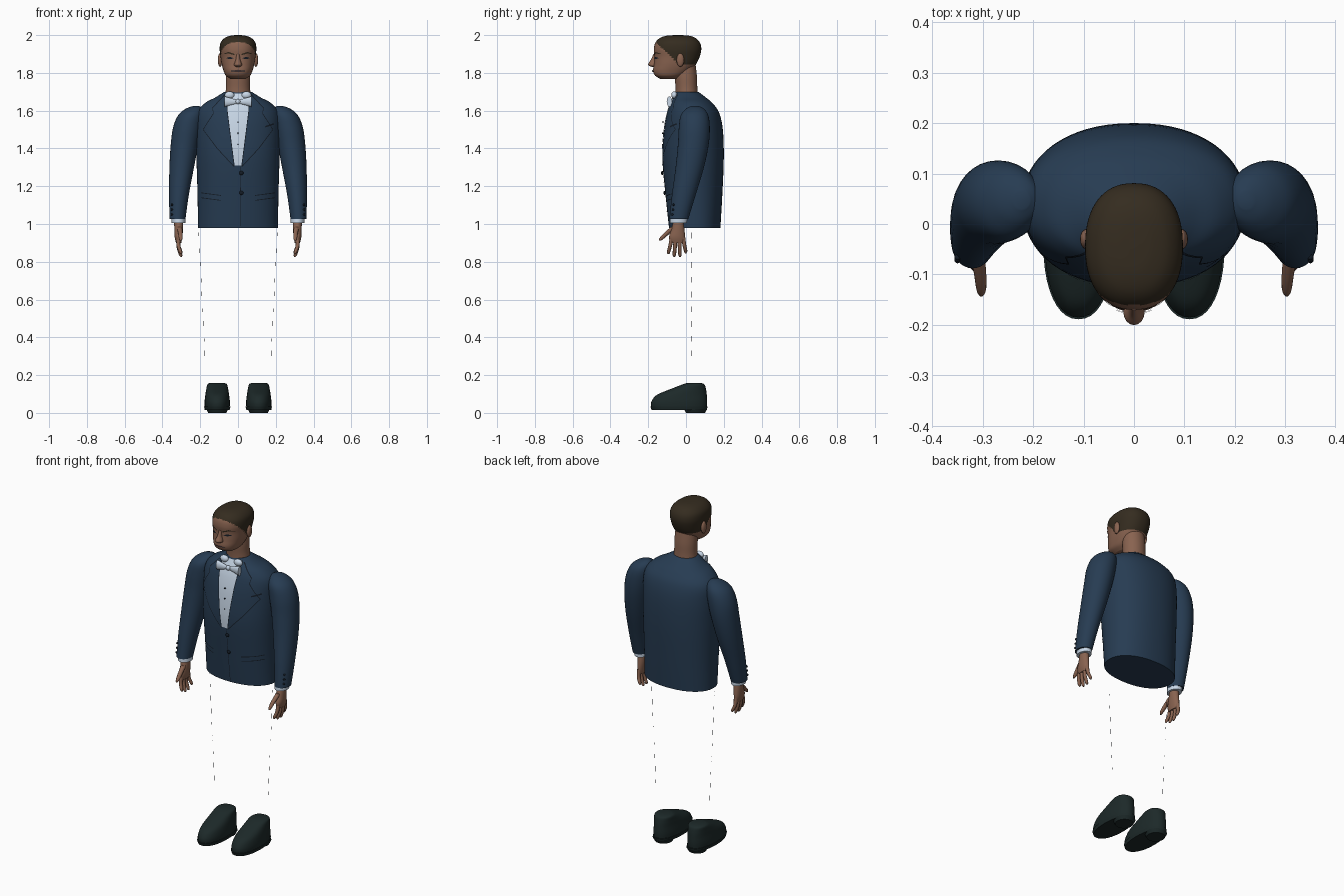
import bpy, bmesh, math
from mathutils import Vector, Matrix
from mathutils.bvhtree import BVHTree

cube = bpy.data.objects.get("Cube")
if cube:
    bpy.data.objects.remove(cube, do_unlink=True)


def material(name, r, g, b):
    m = bpy.data.materials.new(name)
    m.use_nodes = True
    m.diffuse_color = (r, g, b, 1)
    bsdf = m.node_tree.nodes["Principled BSDF"]
    bsdf.inputs["Base Color"].default_value = (r, g, b, 1)
    bsdf.inputs["Roughness"].default_value = 0.8
    return m


NAVY = material("navy cloth", 0.02, 0.045, 0.085)
DARK = material("dark seam", 0.007, 0.012, 0.02)
WHITE = material("pale shirt", 0.58, 0.68, 0.8)
SKIN = material("brown skin", 0.25, 0.125, 0.08)
LIP = material("lip", 0.13, 0.055, 0.04)
HAIR = material("dark brown hair", 0.035, 0.025, 0.014)
SHOE = material("black green leather", 0.012, 0.022, 0.022)
made = []


def finish(name, bm, *mats):
    bmesh.ops.recalc_face_normals(bm, faces=bm.faces)
    mesh = bpy.data.meshes.new(name)
    bm.to_mesh(mesh)
    bm.free()
    ob = bpy.data.objects.new(name, mesh)
    for m in mats:
        mesh.materials.append(m)
    bpy.context.collection.objects.link(ob)
    made.append(ob)
    return ob


def spline(rows, steps):
    """Smooth curve through rows of numbers."""
    out = []
    for i in range(len(rows) - 1):
        a, b, c, d = (rows[max(0, min(len(rows) - 1, i + k))] for k in (-1, 0, 1, 2))
        for s in range(steps):
            t = s / steps
            out.append([0.5 * (2 * q + (r - p) * t + (2 * p - 5 * q + 4 * r - w) * t * t
                               + (3 * q - p - 3 * r + w) * t ** 3)
                        for p, q, r, w in zip(a, b, c, d)])
    return out + [list(rows[-1])]


def loft(name, rows, mat, side=1, sides=32, steps=5, power=2.0, extra=()):
    """Rows are height, centre x, half width, front y, back y."""
    bm = bmesh.new()
    rings = []
    for z, x, rx, y0, y1 in spline(rows, steps):
        ring = []
        for k in range(sides):
            a = math.tau * k / sides
            c, s = math.cos(a), math.sin(a)
            px = math.copysign(abs(c) ** (2 / power), c) * rx
            py = math.copysign(abs(s) ** (2 / power), s) * (y1 - y0) / 2
            ring.append(bm.verts.new((side * x + px, (y0 + y1) / 2 + py, z)))
        rings.append(ring)
    for lo, hi in zip(rings, rings[1:]):
        for k in range(sides):
            j = (k + 1) % sides
            bm.faces.new((lo[k], lo[j], hi[j], hi[k]))
    bm.faces.new(rings[0])
    bm.faces.new(rings[-1])
    return finish(name, bm, mat, *extra)


def ball(name, centre, radii, mat):
    bm = bmesh.new()
    m = Matrix.Translation(centre) @ Matrix.Diagonal((*radii, 1))
    bmesh.ops.create_uvsphere(bm, u_segments=16, v_segments=10, radius=1, matrix=m)
    return finish(name, bm, mat)


def surface(ob):
    bm = bmesh.new()
    bm.from_mesh(ob.data)
    tree = BVHTree.FromBMesh(bm)
    bm.free()
    return tree


def plate(name, tree, rows, mat, lift=0.003, cols=4, steps=6):
    """Thin sheet laid on a front surface; rows are x, z, x, z of both edges."""
    bm = bmesh.new()
    grid = []
    fine = [Vector(a).lerp(Vector(b), s / steps)
            for a, b in zip(rows, rows[1:]) for s in range(steps)] + [Vector(rows[-1])]
    y = -0.05
    for x0, z0, x1, z1 in fine:
        line = []
        for c in range(cols + 1):
            t = c / cols
            x, z = x0 + (x1 - x0) * t, z0 + (z1 - z0) * t
            hit = tree.ray_cast(Vector((x, -1, z)), Vector((0, 1, 0)))[0]
            y = hit.y if hit else y
            line.append(bm.verts.new((x, y - lift, z)))
        grid.append(line)
    for a, b in zip(grid, grid[1:]):
        for c in range(cols):
            bm.faces.new((a[c], a[c + 1], b[c + 1], b[c]))
    ob = finish(name, bm, mat)
    # Sheets face forward
    if sum(p.normal.y * p.area for p in ob.data.polygons) > 0:
        ob.data.flip_normals()
    return ob


def seam(name, tree, points, width=0.004, mat=DARK):
    rows = []
    for i, p in enumerate(points):
        a, b = Vector(points[max(0, i - 1)]), Vector(points[min(len(points) - 1, i + 1)])
        d = (b - a).normalized() * width / 2
        rows.append((p[0] - d.y, p[1] + d.x, p[0] + d.y, p[1] - d.x))
    return plate(name, tree, rows, mat, cols=1)


# Jacket body
jacket = loft("jacket_body", [
    (0.98, 0, 0.212, -0.09, 0.182), (1.15, 0, 0.214, -0.108, 0.192),
    (1.35, 0, 0.22, -0.125, 0.2), (1.5, 0, 0.222, -0.115, 0.195),
    (1.59, 0, 0.215, -0.098, 0.175), (1.64, 0, 0.175, -0.082, 0.14),
    (1.67, 0, 0.12, -0.068, 0.105), (1.7, 0, 0.072, -0.052, 0.065)],
    NAVY, sides=64, power=2.2)
front = surface(jacket)

# Shirt front, studs and front closing
plate("shirt_front", front, [(-0.058, 1.69, 0.058, 1.69), (-0.055, 1.6, 0.055, 1.6),
      (-0.04, 1.48, 0.04, 1.48), (-0.018, 1.31, 0.018, 1.31)], WHITE, cols=8)
seam("front_closing", front, [(0.012, 1.305), (0.015, 0.99)], 0.003)
for i, z in enumerate((1.27, 1.165)):
    ball(f"jacket_button_{i + 1}", (0.018, -0.126 + 0.013 * i, z), (0.011, 0.006, 0.011), DARK)
for i in range(3):
    ball(f"shirt_stud_{i + 1}", (0, -0.122, 1.42 + 0.06 * i), (0.004, 0.006, 0.004), DARK)
seam("breast_pocket", front, [(0.145, 1.515), (0.19, 1.53)], 0.008)

# Head with hair above a sloping hairline
head = loft("head", [
    (1.768, 0, 0.04, -0.135, -0.04), (1.785, 0, 0.064, -0.163, -0.01),
    (1.81, 0, 0.076, -0.174, 0.025), (1.845, 0, 0.086, -0.17, 0.053),
    (1.885, 0, 0.092, -0.167, 0.072), (1.925, 0, 0.097, -0.17, 0.081),
    (1.96, 0, 0.092, -0.162, 0.074), (1.985, 0, 0.07, -0.138, 0.05),
    (1.997, 0, 0.038, -0.1, 0.015), (2.0, 0, 0.008, -0.05, -0.035)],
    SKIN, sides=64, steps=8, power=2.3, extra=(HAIR,))
for p in head.data.polygons:
    if p.center.z > max(1.845, 1.962 - (p.center.y + 0.16) * 0.95):
        p.material_index = 1
face = surface(head)
loft("neck", [(1.66, 0, 0.07, -0.055, 0.065), (1.72, 0, 0.064, -0.055, 0.06),
              (1.78, 0, 0.064, -0.06, 0.058), (1.85, 0, 0.06, -0.06, 0.05)], SKIN)
loft("nose", [(1.9, 0, 0.008, -0.172, -0.15), (1.87, 0, 0.012, -0.186, -0.15),
              (1.848, 0, 0.02, -0.2, -0.15), (1.838, 0, 0.02, -0.196, -0.15),
              (1.832, 0, 0.01, -0.18, -0.155)], SKIN, sides=16)
plate("mouth", face, [(-0.036, 1.81, -0.036, 1.808), (0, 1.817, 0, 1.804),
                      (0.036, 1.81, 0.036, 1.808)], LIP)
seam("mouth_line", face, [(-0.036, 1.81), (0.036, 1.81)], 0.003).location.y = -0.002

for s, side in ((1, "left"), (-1, "right")):
    # Face details
    plate(side + "_eyebrow", face, [(s * 0.018, 1.9, s * 0.018, 1.893),
          (s * 0.05, 1.911, s * 0.05, 1.903), (s * 0.075, 1.902, s * 0.075, 1.899)], HAIR)
    plate(side + "_eye", face, [(s * 0.024, 1.878, s * 0.024, 1.876),
          (s * 0.043, 1.885, s * 0.043, 1.873), (s * 0.062, 1.879, s * 0.062, 1.877)], DARK)
    ball(side + "_ear", (s * 0.095, -0.03, 1.868), (0.012, 0.02, 0.036), SKIN)

    # Collar wing and bow
    ball(side + "_collar_wing", (s * 0.045, -0.062, 1.682), (0.026, 0.016, 0.02), WHITE)
    bm = bmesh.new()
    m = (Matrix.Translation((s * 0.04, -0.088, 1.648)) @ Matrix.Diagonal((1, 0.5, 1, 1))
         @ Matrix.Rotation(s * math.pi / 2, 4, "Y"))
    bmesh.ops.create_cone(bm, cap_ends=True, segments=16, radius1=0.01, radius2=0.028,
                          depth=0.065, matrix=m)
    finish(side + "_bow_wing", bm, WHITE)

    # Lapel and hip pocket seams
    seam(side + "_lapel_edge", front, [(s * x, z) for x, z in (
        (0.07, 1.685), (0.135, 1.615), (0.13, 1.585), (0.185, 1.5), (0.11, 1.4), (0.022, 1.305))])
    seam(side + "_lapel_fold", front, [(s * x, z) for x, z in (
        (0.06, 1.69), (0.057, 1.6), (0.042, 1.48), (0.02, 1.305))])
    for i in range(2):
        z = 1.125 + 0.026 * i
        seam(f"{side}_pocket_seam_{i + 1}", front, [(s * 0.09, z), (s * 0.195, z + 0.014)])

    # Sleeve, cuff and sleeve buttons
    loft(side + "_sleeve", [
        (1.026, 0.32, 0.042, -0.088, 0.012), (1.15, 0.313, 0.052, -0.075, 0.05),
        (1.3, 0.298, 0.065, -0.055, 0.095), (1.42, 0.283, 0.073, -0.043, 0.12),
        (1.51, 0.268, 0.076, -0.038, 0.126), (1.575, 0.25, 0.067, -0.028, 0.118),
        (1.61, 0.232, 0.045, 0, 0.095), (1.625, 0.222, 0.015, 0.03, 0.065)], NAVY, s)
    loft(side + "_cuff", [(1.006, 0.315, 0.036, -0.085, 0.006),
                          (1.045, 0.316, 0.038, -0.083, 0.008)], WHITE, s, steps=1)
    for i in range(3):
        ball(f"{side}_sleeve_button_{i + 1}", (s * 0.35, -0.072 + 0.003 * i, 1.05 + 0.026 * i),
             (0.006, 0.006, 0.006), DARK)

    # Hand with four fingers and a thumb
    loft(side + "_palm", [(0.9, 0.314, 0.014, -0.083, -0.008), (0.93, 0.315, 0.02, -0.09, -0.005),
                          (0.97, 0.314, 0.023, -0.078, -0.008), (1.02, 0.314, 0.024, -0.066, -0.014)],
         SKIN, s, sides=20)
    for i, tip in enumerate((0.84, 0.826, 0.826, 0.845)):
        base, end = -0.075 + 0.02 * i, -0.092 + 0.03 * i
        mid = (base + end) / 2
        loft(f"{side}_finger_{i + 1}", [
            (tip, 0.301, 0.004, end - 0.004, end + 0.004),
            (tip + 0.012, 0.304, 0.009, end - 0.009, end + 0.009),
            ((tip + 0.93) / 2, 0.315, 0.01, mid - 0.01, mid + 0.01),
            (0.93, 0.315, 0.011, base - 0.011, base + 0.011)], SKIN, s, sides=12)
    loft(side + "_thumb", [(0.912, 0.303, 0.005, -0.144, -0.132), (0.925, 0.303, 0.01, -0.14, -0.114),
                           (0.95, 0.305, 0.012, -0.118, -0.085), (0.985, 0.31, 0.014, -0.08, -0.04)],
         SKIN, s, sides=12)

    # Shoe with sole and heel
    loft(side + "_shoe", [
        (0.03, 0.11, 0.066, -0.184, 0.11), (0.06, 0.11, 0.067, -0.183, 0.112),
        (0.095, 0.11, 0.063, -0.155, 0.11), (0.125, 0.11, 0.058, -0.085, 0.106),
        (0.15, 0.11, 0.052, -0.02, 0.098), (0.158, 0.11, 0.04, 0.005, 0.08)],
        SHOE, s, sides=40, power=2.2)
    loft(side + "_sole", [(0.016, 0.11, 0.066, -0.182, 0.11), (0.034, 0.11, 0.07, -0.189, 0.115)],
         SHOE, s, sides=40, steps=1, power=2.2)
    loft(side + "_heel", [(0, 0.11, 0.048, 0, 0.1), (0.02, 0.11, 0.058, -0.01, 0.112)],
         SHOE, s, steps=1)

    # Broken trouser side seam
    for i in range(9):
        z = 0.3 + 0.078 * i
        x = 0.175 + 0.05 * (z - 0.3)
        loft(f"{side}_trouser_seam_{i + 1}", [(z, x, 0.001, 0.029, 0.031),
             (z + 0.03, x + 0.0015, 0.001, 0.029, 0.031)], DARK, s, sides=4, steps=1)

# Bow knot
ball("bow_knot", (0, -0.09, 1.648), (0.013, 0.012, 0.014), WHITE)

# Smooth shading with sharp edges kept
for ob in made:
    ob.select_set(True)
bpy.context.view_layer.objects.active = jacket
bpy.ops.object.shade_smooth_by_angle(angle=math.radians(40))
